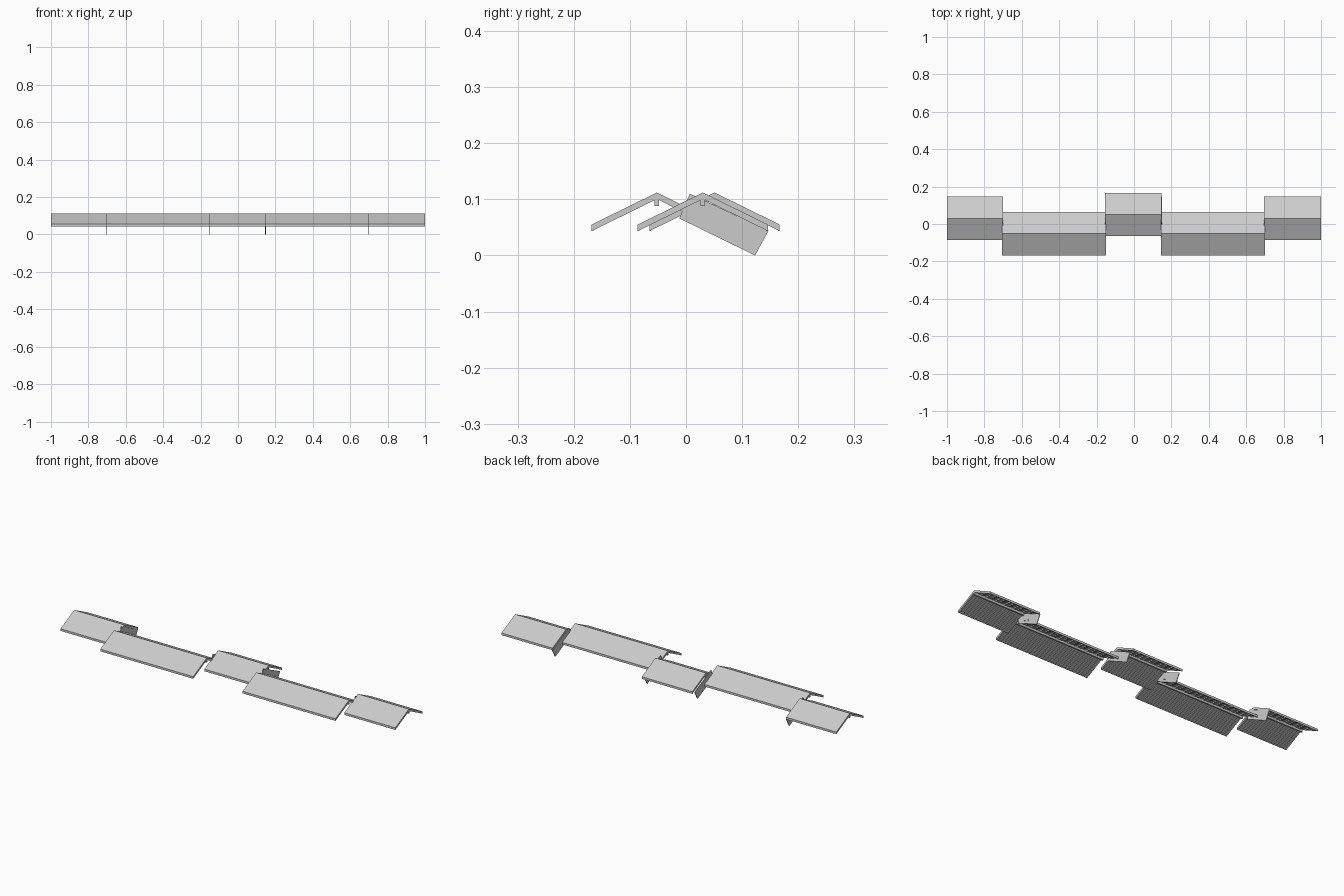
import bpy

if "Cube" in bpy.data.objects:
    bpy.data.objects.remove(bpy.data.objects["Cube"])

RIDGE_Z, EAVE_Z = 0.112, 0.055   # top of ridge, top of eave
HALF = 0.116                     # half depth of each gable
DEPTH = 0.0115                   # vertical depth of sheet plus rafters
SHEET = 0.005                    # vertical depth of the top sheet


def prism(verts, faces, profile, x0, x1):
    """Add a (y, z) profile extruded along x to a vertex and face list."""
    b, n = len(verts), len(profile)
    verts += [(x0, y, z) for y, z in profile] + [(x1, y, z) for y, z in profile]
    faces.append([b + i for i in range(n)][::-1])
    faces.append([b + n + i for i in range(n)])
    for i in range(n):
        j = (i + 1) % n
        faces.append([b + i, b + j, b + n + j, b + n + i])


def make(name, parts):
    verts, faces = [], []
    for profile, x0, x1 in parts:
        prism(verts, faces, profile, x0, x1)
    me = bpy.data.meshes.new(name)
    me.from_pydata(verts, [], faces)
    ob = bpy.data.objects.new(name, me)
    bpy.context.collection.objects.link(ob)
    # consistent outward normals
    import bmesh
    bm = bmesh.new()
    bm.from_mesh(me)
    bmesh.ops.recalc_face_normals(bm, faces=bm.faces)
    bm.to_mesh(me)
    bm.free()
    return ob


def chevron(y, top, bottom):
    """Inverted V profile between two vertical offsets below the roof surface."""
    return [(y - HALF, EAVE_Z - bottom), (y, RIDGE_Z - bottom), (y + HALF, EAVE_Z - bottom),
            (y + HALF, EAVE_Z - top), (y, RIDGE_Z - top), (y - HALF, EAVE_Z - top)]


def box(y0, y1, z0, z1):
    return [(y0, z0), (y1, z0), (y1, z1), (y0, z1)]


def roof(name, x0, x1, y):
    # top sheet
    make(name + "_roof_sheet", [(chevron(y, 0, SHEET), x0, x1)])
    # rows of rafters under the sheet, flush with both ends
    w = 0.009
    n = round((x1 - x0) / 0.02)
    step = (x1 - x0 - w) / n
    make(name + "_rafters", [(chevron(y, SHEET, DEPTH), x0 + i * step, x0 + i * step + w)
                             for i in range(n + 1)])
    # eave boards closing the rafter ends
    make(name + "_eave_boards",
         [(box(*sorted((y + s * HALF, y + s * (HALF - 0.003))), EAVE_Z - DEPTH, EAVE_Z - SHEET), x0, x1)
          for s in (-1, 1)])
    # ridge beam
    make(name + "_ridge_beam", [(box(y - 0.004, y + 0.004, 0.088, 0.103), x0, x1)])


# five staggered gables
roof("left_end", -1.0, -0.70, 0.030)
roof("left_long", -0.705, -0.15, -0.052)
roof("middle", -0.155, 0.147, 0.051)
roof("right_long", 0.145, 0.70, -0.052)
roof("right_end", 0.695, 1.0, 0.030)

# tilted infill panels closing the step between neighbouring roofs
panel = [(0.123, 0.0), (0.147, 0.044), (0.007, 0.110), (-0.012, 0.066)]
for name, x in (("left_end", -0.702), ("middle_left", -0.154),
                ("middle_right", 0.147), ("right_end", 0.696)):
    make(name + "_infill_panel", [(panel, x - 0.002, x + 0.002)])
